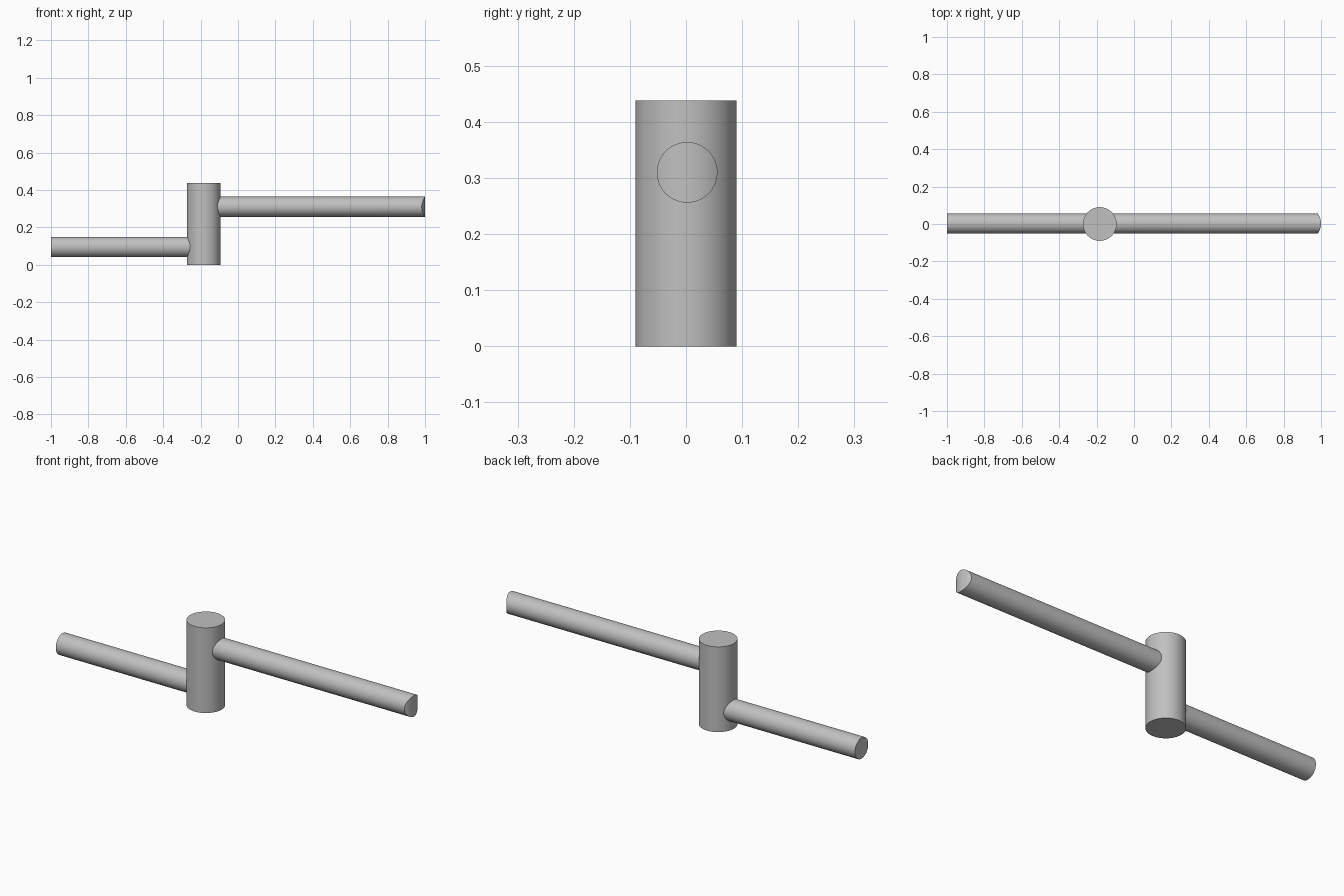
import bpy
import bmesh
from math import pi, radians, sqrt
from mathutils import Matrix

if "Cube" in bpy.data.objects:
    bpy.data.objects.remove(bpy.data.objects["Cube"], do_unlink=True)

SEGMENTS = 64
POST_X, POST_R, POST_H = -0.183, 0.09, 0.438
ROD_R, ROD_Y = 0.054, 0.002

grey = bpy.data.materials.new("plain grey")
grey.use_nodes = True
colour = (0.53, 0.53, 0.53, 1)
grey.diffuse_color = colour
grey.node_tree.nodes["Principled BSDF"].inputs["Base Color"].default_value = colour


def cylinder(radius, length, matrix):
    bm = bmesh.new()
    bmesh.ops.create_cone(bm, cap_ends=True, segments=SEGMENTS, radius1=radius,
                          radius2=radius, depth=length, matrix=matrix)
    return bm


def rod(start, end, z):
    place = Matrix.Translation(((start + end) / 2, ROD_Y, z))
    return cylinder(ROD_R, abs(end - start), place @ Matrix.Rotation(pi / 2, 4, "Y"))


def finish(bm, name):
    mesh = bpy.data.meshes.new(name)
    bmesh.ops.recalc_face_normals(bm, faces=bm.faces)
    bm.to_mesh(mesh)
    bm.free()
    mesh.materials.append(grey)
    obj = bpy.data.objects.new(name, mesh)
    bpy.context.collection.objects.link(obj)
    bpy.ops.object.select_all(action="DESELECT")
    obj.select_set(True)
    bpy.context.view_layer.objects.active = obj
    bpy.ops.object.shade_smooth_by_angle(angle=radians(30))


def round_tip(bm, tip_x):
    """Bend the flat cap into a bulge with an upright axis and the post's radius."""
    ring = sorted((v for v in bm.verts if v.co.x > tip_x - 0.001), key=lambda v: v.co.y)
    for v in ring:
        v.co.x = tip_x - POST_R + sqrt(POST_R ** 2 - (v.co.y - ROD_Y) ** 2)
    # Split the cap into upright strips between matching upper and lower points
    for a in ring:
        for b in ring:
            if a.co.z > b.co.z + 0.001 and abs(a.co.y - b.co.y) < 0.0001:
                if not any(b in e.verts for e in a.link_edges):
                    bmesh.ops.connect_verts(bm, verts=[a, b])


# Upright post
finish(cylinder(POST_R, POST_H, Matrix.Translation((POST_X, 0, POST_H / 2))), "post")

# Short low rod with a flat end
finish(rod(-1, POST_X, 0.095), "lower_rod")

# Long high rod with a rounded tip
upper = rod(POST_X, 1, 0.31)
round_tip(upper, 1)
finish(upper, "upper_rod")
